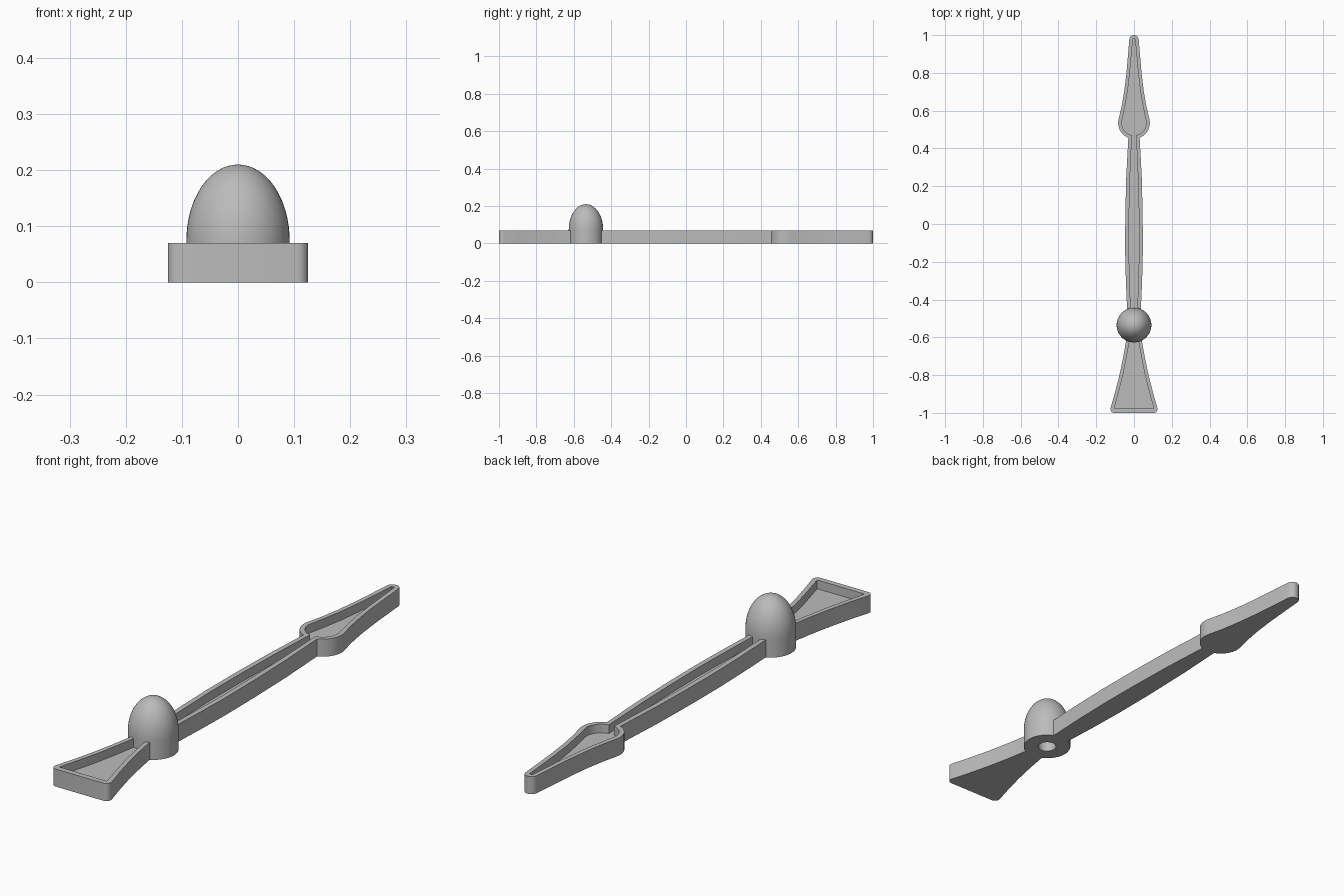
import bpy, bmesh, math

cube = bpy.data.objects.get("Cube")
if cube:
    bpy.data.objects.remove(cube, do_unlink=True)

HEIGHT, FLOOR, HUB_Y = 0.07, 0.035, -0.535

grey = bpy.data.materials.new("light grey")
grey.use_nodes = True
grey.diffuse_color = (0.5, 0.5, 0.5, 1)
grey.node_tree.nodes["Principled BSDF"].inputs["Base Color"].default_value = (0.5, 0.5, 0.5, 1)


def add_object(name, bm):
    bmesh.ops.recalc_face_normals(bm, faces=bm.faces)
    mesh = bpy.data.meshes.new(name)
    bm.to_mesh(mesh)
    bm.free()
    mesh.materials.append(grey)
    obj = bpy.data.objects.new(name, mesh)
    bpy.context.collection.objects.link(obj)
    return obj


def mirrored_prism(name, half, z0, z1):
    """Extrude a plan mirrored about x = 0 from (half width, y) points."""
    bm = bmesh.new()
    plan = half + [(-x, y) for x, y in reversed(half)]
    face = bm.faces.new([bm.verts.new((x, y, z0)) for x, y in plan])
    top = bmesh.ops.extrude_face_region(bm, geom=[face])["geom"]
    bmesh.ops.translate(bm, vec=(0, 0, z1 - z0),
                        verts=[v for v in top if isinstance(v, bmesh.types.BMVert)])
    return add_object(name, bm)


def arc(cx, cy, r, a0, a1, n=6):
    angles = [math.radians(a0 + (a1 - a0) * i / n) for i in range(n + 1)]
    return [(cx + r * math.cos(a), cy + r * math.sin(a)) for a in angles]


def cut(obj, cutter):
    cutter.hide_render = True
    mod = obj.modifiers.new("cut", "BOOLEAN")
    mod.object, mod.solver = cutter, "EXACT"
    bpy.context.view_layer.objects.active = obj
    bpy.ops.object.modifier_apply(modifier=mod.name)
    bpy.data.objects.remove(cutter, do_unlink=True)


# Pointer: flared tail, slim shaft, teardrop head with rounded tip
outline = arc(0.105, -0.98, 0.02, -90, 15)
outline += [(0.1, -0.89), (0.077, -0.8), (0.058, -0.71), (0.042, -0.62),
            (0.037, -0.44), (0.043, -0.3), (0.047, -0.14), (0.046, 0.05),
            (0.041, 0.25), (0.03, 0.456)]
outline += arc(0, 0.535, 0.084, -66, 18, 8)
outline += [(0.066, 0.62), (0.052, 0.7), (0.041, 0.79), (0.032, 0.89)]
outline += arc(0, 0.975, 0.025, 5, 80, 5)
pointer = mirrored_prism("pointer", outline, 0, HEIGHT)

# Recess that leaves a thin raised rim
recess = [(0.105, -0.978), (0.08, -0.885), (0.058, -0.8), (0.04, -0.71),
          (0.024, -0.62), (0.018, -0.44), (0.023, -0.3), (0.027, -0.14),
          (0.026, 0.05), (0.021, 0.25), (0.011, 0.471)]
recess += arc(0, 0.535, 0.065, -72, 18, 8)
recess += [(0.048, 0.62), (0.034, 0.7), (0.023, 0.79), (0.014, 0.89), (0.006, 0.98)]
cut(pointer, mirrored_prism("recess_cutter", recess, FLOOR, HEIGHT + 0.05))

# Hub opening through the pointer, filled by the dome
bm = bmesh.new()
bmesh.ops.create_cone(bm, cap_ends=True, segments=48, radius1=0.088, radius2=0.088, depth=0.4)
bmesh.ops.translate(bm, vec=(0, HUB_Y, 0), verts=bm.verts)
cut(pointer, add_object("hub_cutter", bm))

# Domed hub with a blind shaft hole underneath, lathed in one piece
profile = [(0, 0.1), (0.035, 0.1), (0.035, 0), (0.092, 0)]
profile += [(0.092 * math.cos(a), 0.075 + 0.135 * math.sin(a))
            for a in (math.pi / 2 * i / 16 for i in range(17))]
bm = bmesh.new()
verts = [bm.verts.new((r, 0, z)) for r, z in profile]
edges = [bm.edges.new(pair) for pair in zip(verts, verts[1:])]
bmesh.ops.spin(bm, geom=verts + edges, cent=(0, 0, 0), axis=(0, 0, 1),
               angle=2 * math.pi, steps=48, use_duplicate=False)
bmesh.ops.remove_doubles(bm, verts=bm.verts, dist=0.0001)
bmesh.ops.translate(bm, vec=(0, HUB_Y, 0), verts=bm.verts)
hub = add_object("domed_hub", bm)

# Smooth curves, crisp rims
for obj in (pointer, hub):
    bpy.ops.object.select_all(action="DESELECT")
    obj.select_set(True)
    bpy.context.view_layer.objects.active = obj
    bpy.ops.object.shade_smooth_by_angle(angle=math.radians(30))
